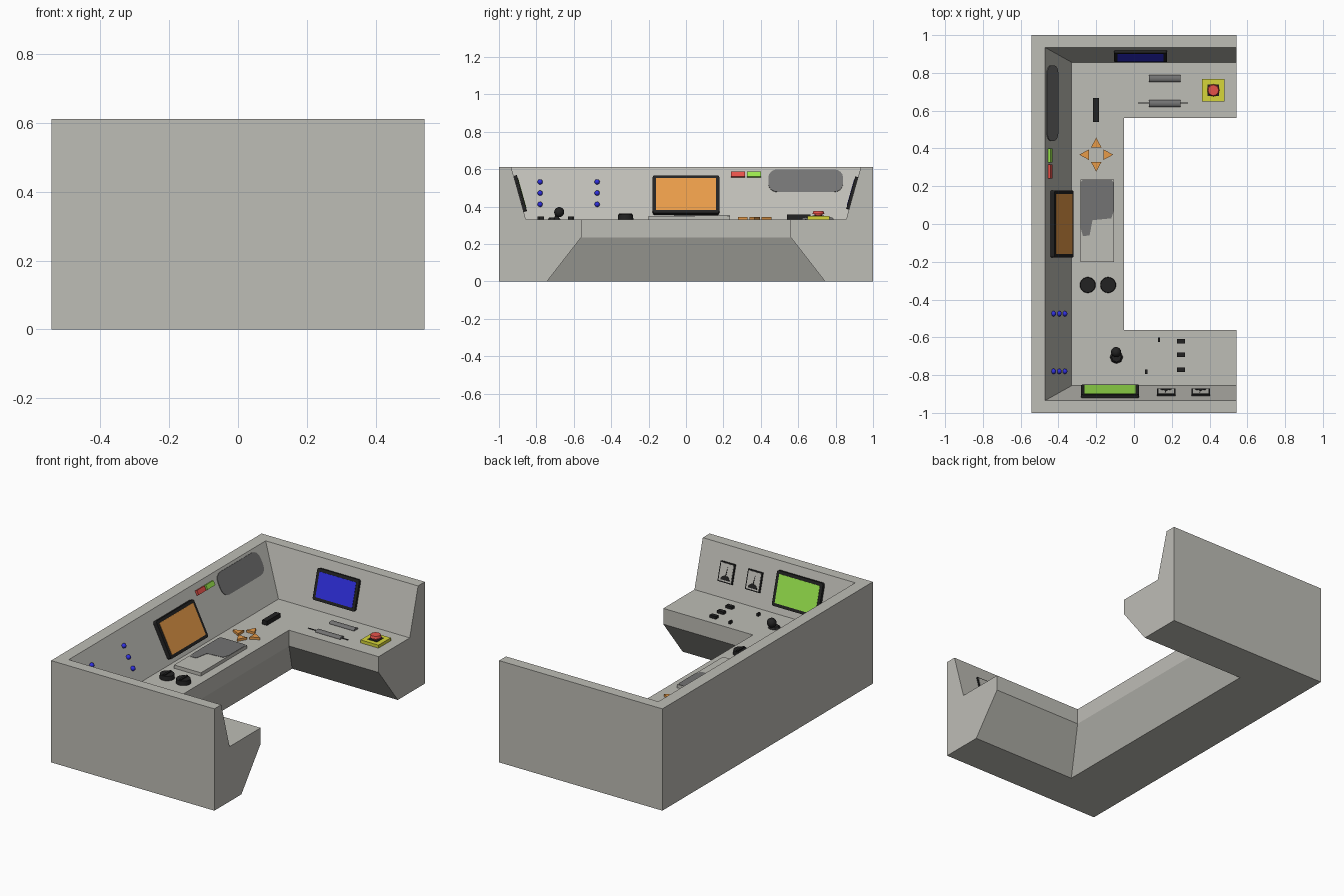
import bpy, bmesh, math
from mathutils import Matrix, Vector

if "Cube" in bpy.data.objects:
    bpy.data.objects.remove(bpy.data.objects["Cube"])


def srgb(r, g, b):
    lin = [((c / 255 + 0.055) / 1.055) ** 2.4 for c in (r, g, b)]
    return (*lin, 1)


def material(name, *rgb):
    m = bpy.data.materials.new(name)
    m.diffuse_color = srgb(*rgb)
    m.use_nodes = True
    m.node_tree.nodes["Principled BSDF"].inputs["Base Color"].default_value = m.diffuse_color
    return m


BODY = material("warm grey", 190, 189, 182)
BLACK = material("black", 34, 34, 34)
DARK = material("dark grey", 115, 115, 115)
ORANGE = material("orange", 236, 158, 74)
BLUE = material("blue", 48, 48, 225)
GREEN = material("green", 155, 232, 78)
RED = material("red", 230, 82, 74)
YELLOW = material("yellow", 214, 214, 58)


def finish(name, bm, mat, smooth=False):
    bmesh.ops.recalc_face_normals(bm, faces=bm.faces)
    me = bpy.data.meshes.new(name)
    bm.to_mesh(me)
    bm.free()
    me.materials.append(mat)
    ob = bpy.data.objects.new(name, me)
    bpy.context.collection.objects.link(ob)
    if smooth:
        bpy.ops.object.select_all(action='DESELECT')
        ob.select_set(True)
        bpy.context.view_layer.objects.active = ob
        bpy.ops.object.shade_smooth_by_angle(angle=math.radians(40))
    return ob


# Surface frames: columns are right, up and outward normal of each mounting surface
def frame(origin, u, v):
    u, v = Vector(u).normalized(), Vector(v).normalized()
    n = u.cross(v)
    return Matrix.Translation(origin) @ Matrix((u, v, n)).transposed().to_4x4()


DESK = frame((0, 0, 0.33), (1, 0, 0), (0, 1, 0))
BACK = frame((-0.33, 0, 0.33), (0, 1, 0), (-0.141, 0, 0.282))
LEFT = frame((0, -0.856, 0.33), (-1, 0, 0), (0, -0.079, 0.282))
RIGHT = frame((0, 0.856, 0.33), (1, 0, 0), (0, 0.079, 0.282))


def up(fr, z):
    """Distance up a sloping wall for a given height."""
    return (z - 0.33) / fr[2][1]


def prism(name, pts, n0, n1, fr, mat, top=1.0, smooth=False):
    """Outline extruded along the surface normal, its top scaled about its centre."""
    bm = bmesh.new()
    cx = sum(p[0] for p in pts) / len(pts)
    cy = sum(p[1] for p in pts) / len(pts)
    a = [bm.verts.new(fr @ Vector((x, y, n0))) for x, y in pts]
    b = [bm.verts.new(fr @ Vector((cx + (x - cx) * top, cy + (y - cy) * top, n1))) for x, y in pts]
    bm.faces.new(a)
    bm.faces.new(b)
    for i in range(len(pts)):
        j = (i + 1) % len(pts)
        bm.faces.new((a[i], a[j], b[j], b[i]))
    return finish(name, bm, mat, smooth)


def rect(x, y, w, h, r=0.0, seg=4):
    if r == 0:
        return [(x + sx * w / 2, y + sy * h / 2) for sx, sy in ((-1, -1), (1, -1), (1, 1), (-1, 1))]
    pts = []
    for k, (sx, sy) in enumerate(((1, 1), (-1, 1), (-1, -1), (1, -1))):
        for i in range(seg + 1):
            t = math.pi / 2 * (k + i / seg)
            pts.append((x + sx * (w / 2 - r) + r * math.cos(t), y + sy * (h / 2 - r) + r * math.sin(t)))
    return pts


def circle(x, y, r, n=24):
    return [(x + r * math.cos(2 * math.pi * i / n), y + r * math.sin(2 * math.pi * i / n)) for i in range(n)]


def ball(name, x, y, n, r, fr, mat):
    bm = bmesh.new()
    bmesh.ops.create_uvsphere(bm, u_segments=16, v_segments=10, radius=r,
                              matrix=fr @ Matrix.Translation((x, y, n)))
    return finish(name, bm, mat, True)


# Console body: one profile (inset on wings, inset on back, height) swept round a U
profile = [(0, 0, 0), (0, 0, 0.612), (0.065, 0.072, 0.612), (0.144, 0.213, 0.33),
           (0.44, 0.49, 0.33), (0.44, 0.49, 0.235), (0.257, 0.383, 0)]
bm = bmesh.new()
rings = []
for side, end in ((-1, True), (-1, False), (1, False), (1, True)):
    rings.append([bm.verts.new((0.543 if end else -0.543 + b, side * (1 - w), z)) for w, b, z in profile])
for r0, r1 in zip(rings, rings[1:]):
    for i in range(len(profile)):
        j = (i + 1) % len(profile)
        bm.faces.new((r0[i], r0[j], r1[j], r1[i]))
bm.faces.new(rings[0])
bm.faces.new(rings[-1])
finish("console_body", bm, BODY)

# Monitors: black case with a coloured screen plate
for name, fr, u, z, w, h, t, mat in (("main", BACK, 0, 0.455, 0.356, 0.225, 0.025, ORANGE),
                                     ("left", LEFT, 0.127, 0.467, 0.306, 0.20, 0.018, GREEN),
                                     ("right", RIGHT, 0.035, 0.47, 0.28, 0.18, 0.015, BLUE)):
    v = up(fr, z)
    prism(name + "_monitor_case", rect(u, v, w, h, 0.012), -0.005, t, fr, BLACK)
    prism(name + "_monitor_screen", rect(u, v, w - 0.036, h - 0.036), t - 0.002, t + 0.002, fr, mat)

# Back wall: indicator lamps, two buttons and the speaker patch
for y in (-0.78, -0.475):
    for z in (0.41, 0.47, 0.53):
        ball("indicator_lamp", y, up(BACK, z) , 0.004, 0.014, BACK, BLUE)
for name, y, mat in (("red_button", 0.278, RED), ("green_button", 0.363, GREEN)):
    prism(name, rect(y, up(BACK, 0.568), 0.074, 0.028), -0.002, 0.014, BACK, mat)
prism("speaker_patch", rect(0.64, up(BACK, 0.537), 0.40, 0.135, 0.05), -0.002, 0.004, BACK, DARK)

# Gauges on the left wing wall
for x in (0.17, 0.353):
    v = up(LEFT, 0.468)
    prism("gauge_case", rect(-x, v, 0.097, 0.115), -0.002, 0.008, LEFT, BLACK)
    prism("gauge_face", rect(-x, v, 0.083, 0.101), 0.006, 0.010, LEFT, BODY)
    arc = [(-x + 0.03 * math.cos(math.pi * i / 10), v - 0.043 + 0.026 * math.sin(math.pi * i / 10))
           for i in range(11)]
    prism("gauge_hub", arc, 0.008, 0.012, LEFT, BLACK)
    prism("gauge_needle", [(-x - 0.003, v - 0.02), (-x + 0.003, v - 0.02), (-x + 0.006, v + 0.03)],
          0.008, 0.012, LEFT, BLACK)

# Touch panel on the main desk with its dark surface
prism("touch_panel", rect(-0.195, 0.017, 0.178, 0.436), -0.002, 0.020, DESK, BODY)
prism("touch_panel_surface", [(-0.283, -0.02), (-0.27, -0.065), (-0.235, -0.06), (-0.22, 0.02), (-0.12, 0.03),
                              (-0.107, 0.07), (-0.107, 0.22), (-0.12, 0.234), (-0.27, 0.234), (-0.283, 0.22)],
      0.019, 0.022, DESK, DARK)

# Arrow keys
for k in range(4):
    c, s = round(math.cos(k * math.pi / 2)), round(math.sin(k * math.pi / 2))
    tri = [(0.038, -0.028), (0.09, 0), (0.038, 0.028)]
    prism("arrow_key", [(-0.2 + c * x - s * y, 0.367 + s * x + c * y) for x, y in tri], -0.002, 0.014, DESK, ORANGE)

# Slider block and two low roller levers
prism("slider_block", rect(-0.201, 0.603, 0.032, 0.127), -0.002, 0.026, DESK, BLACK)
for y in (0.77, 0.638):
    bm = bmesh.new()
    bmesh.ops.create_cone(bm, cap_ends=True, segments=20, radius1=0.018, radius2=0.018, depth=0.165)
    bm.transform(Matrix.Translation((0.163, y, 0.332)) @ Matrix.Diagonal((1, 1, 0.6, 1))
                 @ Matrix.Rotation(math.pi / 2, 4, 'Y'))
    finish("roller_lever", bm, DARK, True)
prism("roller_slot", rect(0.153, 0.64, 0.265, 0.006), -0.002, 0.003, DESK, BLACK)

# Emergency stop
prism("stop_base", rect(0.42, 0.708, 0.12, 0.117), -0.002, 0.018, DESK, YELLOW)
prism("stop_collar", rect(0.42, 0.708, 0.062, 0.062), 0.016, 0.021, DESK, BLACK)
prism("stop_stem", circle(0.42, 0.708, 0.019), 0.018, 0.032, DESK, RED, 1.2, True)
prism("stop_cap", circle(0.42, 0.708, 0.032), 0.030, 0.045, DESK, RED, 0.85, True)

# Rotary knobs
for x in (-0.245, -0.137):
    prism("knob", circle(x, -0.323, 0.042), -0.002, 0.026, DESK, BLACK, 0.94, True)
    prism("knob_grip", rect(x, -0.323, 0.012, 0.07), 0.024, 0.032, DESK, BLACK)

# Joystick
prism("joystick_base", circle(-0.093, -0.705, 0.036, 8), -0.002, 0.012, DESK, BLACK, 0.7)
prism("joystick_stick", circle(-0.093, -0.69, 0.012, 12), 0.008, 0.04, DESK, BLACK, 0.8, True)
ball("joystick_ball", -0.095, -0.678, 0.040, 0.027, DESK, BLACK)

# Small switches on the left wing
for x, y, w, h in ((0.248, -0.62, 0.042, 0.024), (0.248, -0.692, 0.042, 0.024), (0.248, -0.772, 0.042, 0.024),
                   (0.132, -0.612, 0.011, 0.024), (0.065, -0.782, 0.013, 0.022)):
    prism("switch", rect(x, y, w, h), -0.002, 0.016, DESK, BLACK)
